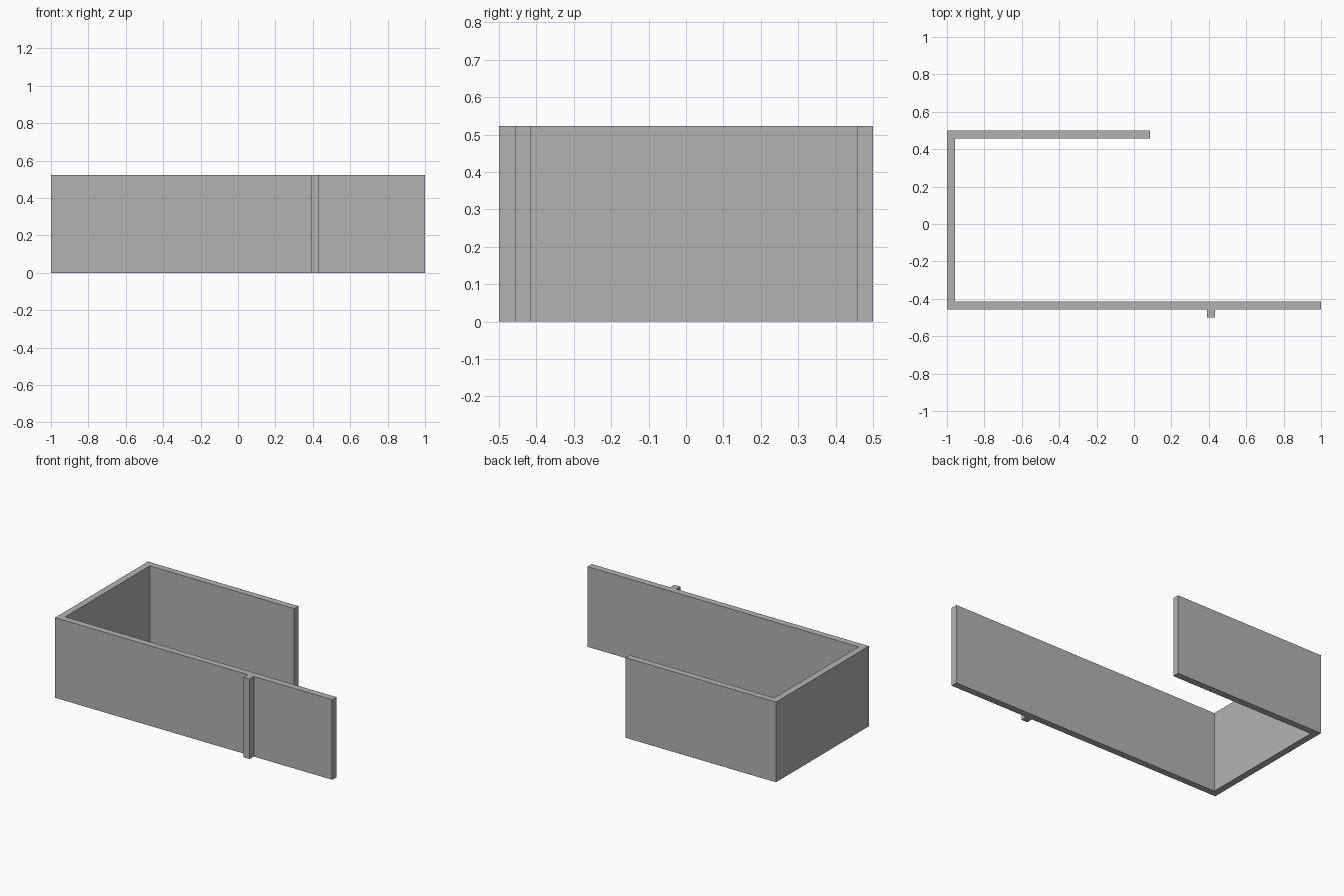
import bpy
import bmesh

cube = bpy.data.objects.get("Cube")
if cube:
    bpy.data.objects.remove(cube, do_unlink=True)

HEIGHT = 0.523
THICK = 0.043
LEFT, RIGHT = -1.0, 1.0
FRONT, BACK = -0.457, 0.5
BACK_END = 0.085

grey = bpy.data.materials.new("plain grey")
grey.use_nodes = True
colour = (0.45, 0.45, 0.45, 1)
grey.diffuse_color = colour
grey.node_tree.nodes["Principled BSDF"].inputs["Base Color"].default_value = colour


def extrude_plan(name, outline):
    """Raise a floor-plan outline to the full wall height."""
    bm = bmesh.new()
    base = bm.faces.new([bm.verts.new((x, y, 0)) for x, y in outline])
    raised = bmesh.ops.extrude_face_region(bm, geom=[base], use_keep_orig=True)
    for v in raised["geom"]:
        if isinstance(v, bmesh.types.BMVert):
            v.co.z = HEIGHT
    bmesh.ops.recalc_face_normals(bm, faces=bm.faces)
    mesh = bpy.data.meshes.new(name)
    bm.to_mesh(mesh)
    bm.free()
    mesh.materials.append(grey)
    obj = bpy.data.objects.new(name, mesh)
    bpy.context.collection.objects.link(obj)
    return obj


# Long front wall, side wall and short back wall in one continuous run
extrude_plan("room_walls", [
    (LEFT, FRONT), (RIGHT, FRONT), (RIGHT, FRONT + THICK),
    (LEFT + THICK, FRONT + THICK), (LEFT + THICK, BACK - THICK),
    (BACK_END, BACK - THICK), (BACK_END, BACK), (LEFT, BACK),
])

# Short stub projecting from the front wall
stub_x = 0.391
extrude_plan("wall_stub", [
    (stub_x, -0.5), (stub_x + THICK, -0.5),
    (stub_x + THICK, FRONT), (stub_x, FRONT),
])
